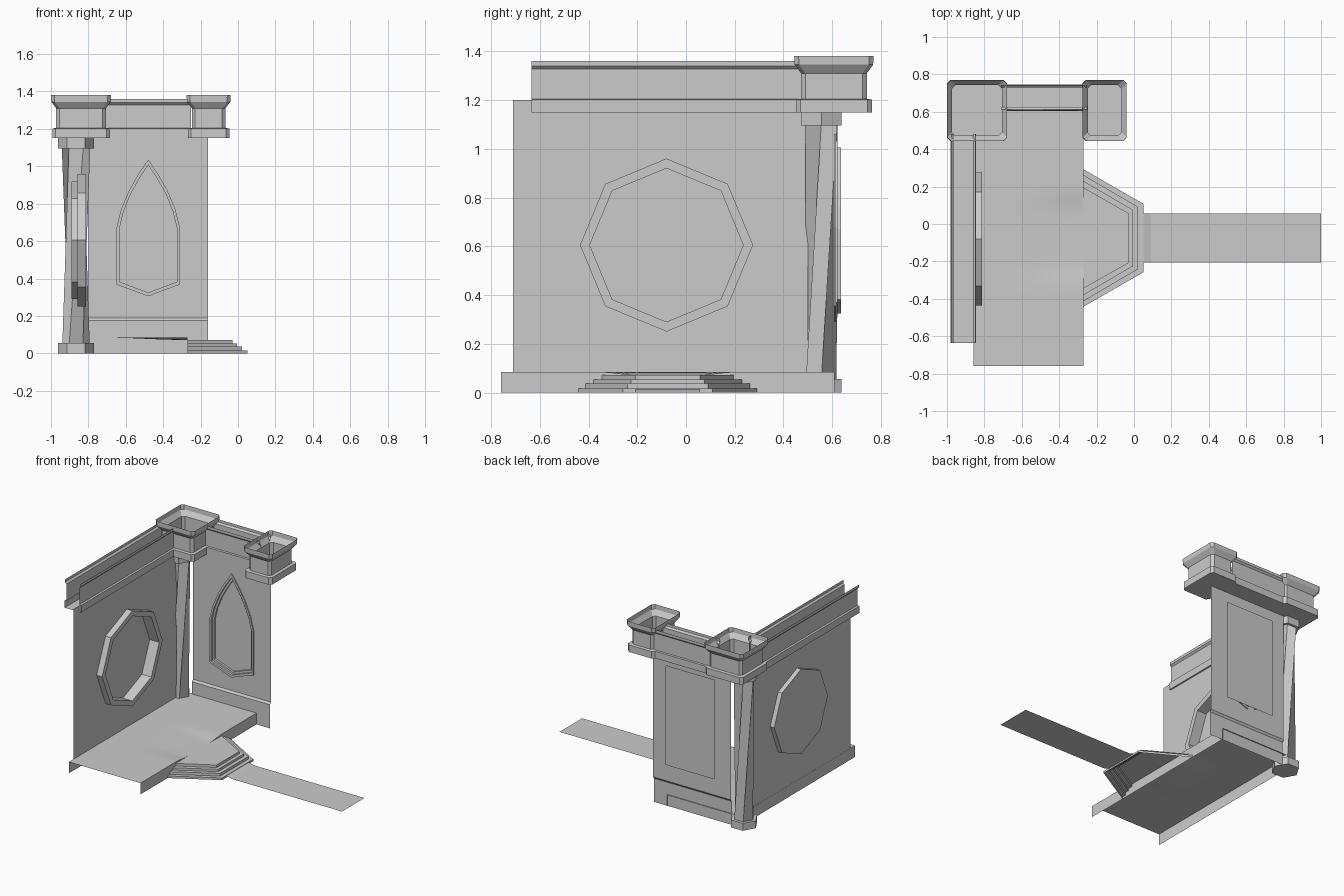
import bpy, bmesh, math
from mathutils import Vector

if "Cube" in bpy.data.objects:
    bpy.data.objects.remove(bpy.data.objects["Cube"])


def finish(name, bm):
    bmesh.ops.recalc_face_normals(bm, faces=bm.faces)
    me = bpy.data.meshes.new(name)
    bm.to_mesh(me)
    bm.free()
    ob = bpy.data.objects.new(name, me)
    bpy.context.collection.objects.link(ob)
    return ob


def loft(name, rings, closed=True, cap_start=False, cap_end=False):
    """Join a list of point rings (or open profiles) with quads."""
    bm = bmesh.new()
    vs = [[bm.verts.new(p) for p in r] for r in rings]
    n = len(rings[0])
    for a, b in zip(vs, vs[1:]):
        for i in range(n if closed else n - 1):
            j = (i + 1) % n
            bm.faces.new((a[i], a[j], b[j], b[i]))
    if cap_start:
        bm.faces.new(vs[0])
    if cap_end:
        bm.faces.new(vs[-1])
    return finish(name, bm)


def wall_with_hole(name, outer, hole):
    bm = bmesh.new()
    edges = []
    for loop in (outer, hole):
        vs = [bm.verts.new(p) for p in loop]
        edges += [bm.edges.new((vs[i], vs[(i + 1) % len(vs)])) for i in range(len(vs))]
    bmesh.ops.triangle_fill(bm, edges=edges, use_beauty=True)
    return finish(name, bm)


def plane(name, a, b, c, d):
    return loft(name, [[a, b], [d, c]], closed=False)


# Left wall with a recessed octagonal window
def octagon(r, x):
    return [(x, -0.08 + r * math.cos(i * math.pi / 4), 0.605 + r * math.sin(i * math.pi / 4))
            for i in range(8)]


WX = -0.857
wall_with_hole("left_wall", [(WX, -0.71, 0), (WX, 0.5, 0), (WX, 0.5, 1.2), (WX, -0.71, 1.2)],
               octagon(0.315, WX))
loft("octagon_window", [octagon(0.355, WX), octagon(0.355, -0.812), octagon(0.315, -0.812),
                        octagon(0.315, -0.89)], cap_end=True)


# Back wall with a pointed niche
def arch(d, y):
    half = [(0.18, 0.355), (0.18, 0.68), (0.155, 0.78), (0.108, 0.89), (0.055, 0.98)]
    pts = [(0, 0.29)] + half + [(0, 1.06)] + [(-x, z) for x, z in reversed(half)]
    lo, hi = 0.29 + 1.3 * d, 1.06 - 2 * d
    return [(-0.48 + x * (1 - d / 0.18), y, lo + (z - 0.29) / 0.77 * (hi - lo)) for x, z in pts]


WY = 0.615
wall_with_hole("back_wall", [(-0.8, WY, 0.19), (-0.16, WY, 0.19), (-0.16, WY, 1.15), (-0.8, WY, 1.15)],
               arch(0.014, WY))
loft("niche_frame", [arch(0, WY), arch(0, 0.607), arch(0.014, 0.607), arch(0.014, 0.622),
                     arch(0.027, 0.622), arch(0.027, 0.637)], cap_end=True)
plane("niche_panel", (-0.68, 0.638, 0.32), (-0.28, 0.638, 0.32), (-0.28, 0.638, 1.06), (-0.68, 0.638, 1.06))
loft("back_skirting", [[(x, WY, 0.19), (x, 0.603, 0.175), (x, 0.603, 0)] for x in (-0.8, -0.16)],
     closed=False)


# Twisted hexagonal corner column with base and capital
def hexagon(r, z, twist=0):
    return [(-0.866 + r * math.cos(math.radians(60 * i + twist)),
             0.555 + r * math.sin(math.radians(60 * i + twist)), z) for i in range(6)]


loft("column_shaft", [hexagon(0.073, 0.05), hexagon(0.076, 1.1, 60)])
for part, z0, z1 in (("column_base", 0, 0.055), ("column_capital", 1.095, 1.15)):
    loft(part, [hexagon(0.096, z0), hexagon(0.096, z1)], cap_start=True, cap_end=True)


# Hollow flared corner blocks on the roof line
def chamfered(cx, cy, hx, hy, z, c=0.018):
    q = [(hx, hy - c), (hx - c, hy)]
    pts = q + [(-x, y) for x, y in reversed(q)]
    pts += [(-x, -y) for x, y in pts]
    return [(cx + x, cy + y, z) for x, y in pts]


PROFILE = [(0.007, 1.15), (0.007, 1.202), (0.028, 1.205), (0.028, 1.31), (0.002, 1.345), (0, 1.38)]
for part, cx, hx in (("corner_block", -0.839, 0.161), ("end_block", -0.157, 0.118)):
    loft(part, [chamfered(cx, 0.607, hx - d, 0.163 - d, z) for d, z in PROFILE], cap_start=True)

# Open-topped gutters between the blocks
side = [(0.067, 1.15), (0.067, 1.202), (0.053, 1.204), (0.053, 1.328), (0.065, 1.34), (0.065, 1.36)]
gutter = [(-o, z) for o, z in reversed(side)] + side
loft("left_gutter", [[(-0.913 + o, y, z) for o, z in gutter] for y in (-0.635, 0.48)], closed=False)
loft("back_gutter", [[(x, 0.678 + o, z) for o, z in gutter] for x in (-0.71, -0.25)], closed=False)


# Floor, dipping gently towards the steps
def ease(t):
    t = min(max(t, 0), 1)
    return t * t * (3 - 2 * t)


def floor_z(x, y):
    return 0.084 - 0.012 * ease((x + 0.7) / 0.4) * ease((0.27 - abs(y + 0.075)) / 0.14)


ys = [-0.76 + 1.37 * i / 36 for i in range(37)]
floor = loft("floor", [[(x, y, floor_z(x, y)) for y in ys]
                       for x in (-0.858 + 0.588 * i / 14 for i in range(15))], closed=False)
for p in floor.data.polygons:
    p.use_smooth = True
if floor.data.polygons[0].normal.z < 0:
    floor.data.flip_normals()
for part, x in (("floor_front_edge", -0.27), ("floor_left_edge", -0.858)):
    loft(part, [[(x, y, 0) for y in ys], [(x, y, floor_z(x, y)) for y in ys]], closed=False)


# Three-sided stack of shallow steps
def step_line(wide, x, narrow, z):
    return [(-0.27, -0.075 + wide, z), (x, -0.075 + narrow, z),
            (x, -0.075 - narrow, z), (-0.27, -0.075 - wide, z)]


steps = [(0.27, -0.03, 0.133, 0.072), (0.305, -0.005, 0.15, 0.053),
         (0.337, 0.022, 0.166, 0.036), (0.367, 0.05, 0.183, 0.016)]
rings = []
for i, (w, x, n, z) in enumerate(steps):
    rings.append(step_line(w, x, n, z))
    rings.append(step_line(w, x, n, steps[i + 1][3] if i < 3 else 0))
loft("steps", rings, closed=False)
plane("steps_landing", *step_line(*steps[0]))

# Long flat path
loft("path", [[(x, -0.207, z), (x, 0.057, z)] for x, z in ((0.045, 0.014), (0.09, 0.001), (1, 0.001))],
     closed=False)
